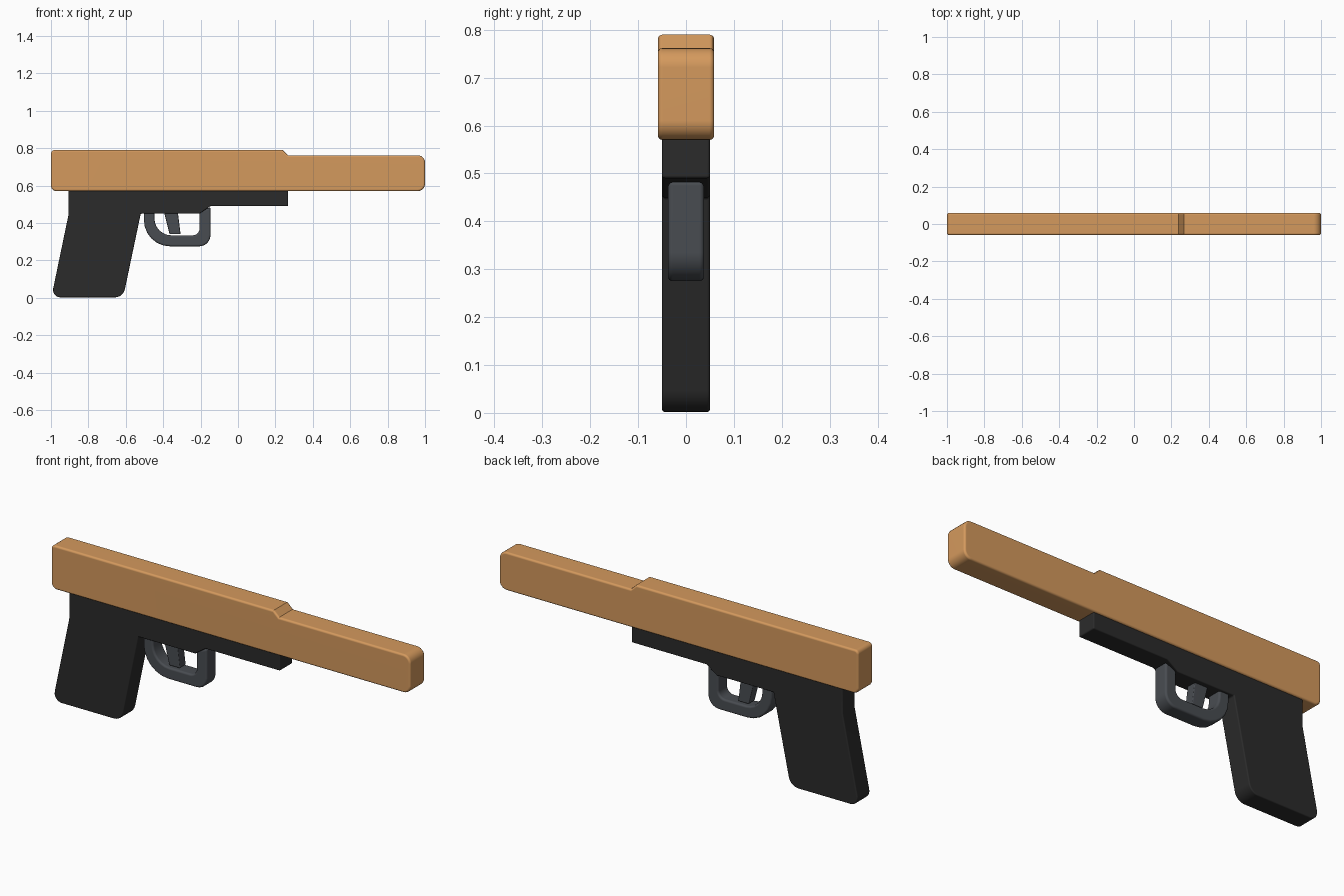
import bpy, bmesh, math
from mathutils import Vector

if "Cube" in bpy.data.objects:
    bpy.data.objects.remove(bpy.data.objects["Cube"])


def material(name, rgb):
    m = bpy.data.materials.new(name)
    m.diffuse_color = (*rgb, 1)
    m.use_nodes = True
    m.node_tree.nodes["Principled BSDF"].inputs["Base Color"].default_value = m.diffuse_color
    return m


orange = material("warm orange", (0.66, 0.32, 0.11))
black = material("soft black", (0.024, 0.024, 0.024))
grey = material("slate grey", (0.066, 0.073, 0.083))


def rounded(points, steps=6):
    """Outline from (x, z, radius) corners, each filleted with an arc."""
    out = []
    for i, (x, z, r) in enumerate(points):
        p = Vector((x, z))
        if r == 0:
            out.append(p)
            continue
        a = (Vector(points[i - 1][:2]) - p).normalized()
        b = (Vector(points[(i + 1) % len(points)][:2]) - p).normalized()
        half = a.angle(b) / 2
        c = p + (a + b).normalized() * (r / math.sin(half))
        s = p + a * (r / math.tan(half)) - c
        e = p + b * (r / math.tan(half)) - c
        sweep = s.angle(e)
        for k in range(steps + 1):
            t = k / steps
            v = (s * math.sin((1 - t) * sweep) + e * math.sin(t * sweep)) / math.sin(sweep)
            out.append(c + v)
    return out


def plate(name, points, half_width, bevel, mat):
    """Extrude a side profile across y and soften its edges."""
    bm = bmesh.new()
    face = bm.faces.new([bm.verts.new((p.x, -half_width, p.y)) for p in rounded(points)])
    ext = bmesh.ops.extrude_face_region(bm, geom=[face])
    verts = [g for g in ext["geom"] if isinstance(g, bmesh.types.BMVert)]
    bmesh.ops.translate(bm, vec=(0, 2 * half_width, 0), verts=verts)
    bmesh.ops.recalc_face_normals(bm, faces=bm.faces)
    mesh = bpy.data.meshes.new(name)
    bm.to_mesh(mesh)
    bm.free()
    mesh.materials.append(mat)
    ob = bpy.data.objects.new(name, mesh)
    bpy.context.collection.objects.link(ob)
    bpy.ops.object.select_all(action="DESELECT")
    ob.select_set(True)
    bpy.context.view_layer.objects.active = ob
    mod = ob.modifiers.new("soft edges", "BEVEL")
    mod.width, mod.segments = bevel, 4
    mod.limit_method, mod.angle_limit = "ANGLE", math.radians(50)
    bpy.ops.object.modifier_apply(modifier=mod.name)
    bpy.ops.object.shade_smooth_by_angle(angle=math.radians(35))
    ob.modifiers.new("flat sides", "WEIGHTED_NORMAL").keep_sharp = True
    return ob


# Upper body with the stepped top
plate("upper_body", [
    (-1, 0.57, 0.03), (1, 0.57, 0.04), (1, 0.762, 0.04),
    (0.268, 0.762, 0), (0.238, 0.79, 0), (-1, 0.79, 0.02)], 0.059, 0.01, orange)

# Lower frame and slanted handle in one profile
plate("frame_and_handle", [
    (-0.906, 0.575, 0), (-0.906, 0.445, 0), (-0.998, 0.002, 0.04),
    (-0.614, 0.002, 0.055), (-0.52, 0.45, 0), (-0.205, 0.45, 0),
    (-0.147, 0.49, 0), (0.268, 0.49, 0), (0.268, 0.575, 0)], 0.05, 0.006, black)

# Finger guard loop
plate("finger_guard", [
    (-0.503, 0.46, 0), (-0.503, 0.275, 0.14), (-0.147, 0.275, 0.06), (-0.147, 0.485, 0),
    (-0.206, 0.46, 0), (-0.206, 0.334, 0.035), (-0.447, 0.334, 0.09), (-0.447, 0.46, 0)],
    0.038, 0.01, grey)

# Finger lever inside the guard
plate("finger_lever", [
    (-0.396, 0.46, 0), (-0.366, 0.34, 0), (-0.307, 0.34, 0), (-0.322, 0.46, 0)],
    0.025, 0.004, grey)
